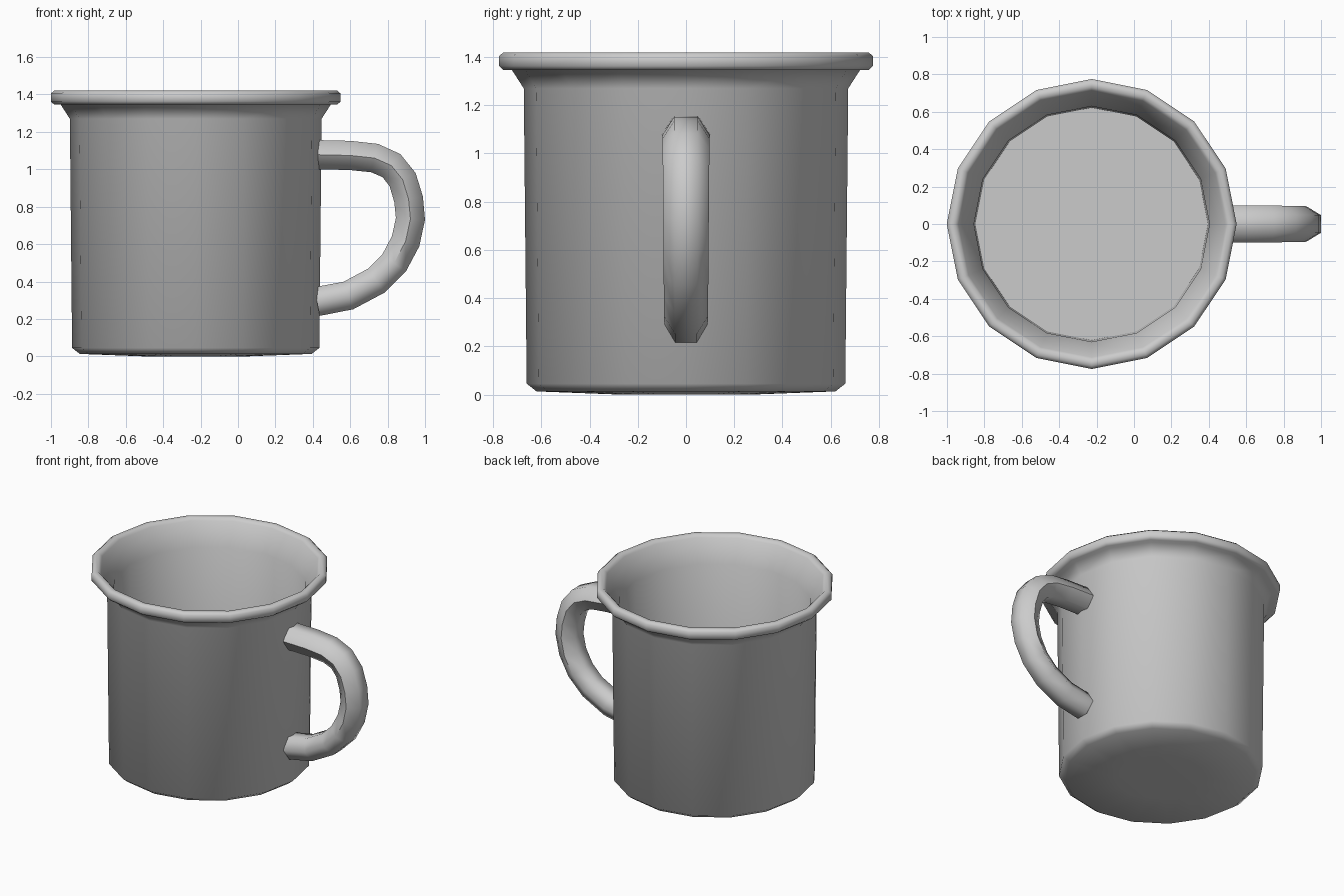
import bpy, bmesh, math
from mathutils import Vector

if "Cube" in bpy.data.objects:
    bpy.data.objects.remove(bpy.data.objects["Cube"])

CUP_X = -0.226   # cup axis; the handle fills the rest of the width
SIDES = 16

grey = bpy.data.materials.new("enamel grey")
grey.diffuse_color = (0.6, 0.6, 0.6, 1)
grey.use_nodes = True
grey.node_tree.nodes["Principled BSDF"].inputs["Base Color"].default_value = grey.diffuse_color


def add_object(name, bm, angle):
    bmesh.ops.recalc_face_normals(bm, faces=bm.faces)
    mesh = bpy.data.meshes.new(name)
    bm.to_mesh(mesh)
    bm.free()
    mesh.materials.append(grey)
    obj = bpy.data.objects.new(name, mesh)
    bpy.context.collection.objects.link(obj)
    bpy.ops.object.select_all(action='DESELECT')
    obj.select_set(True)
    bpy.context.view_layer.objects.active = obj
    bpy.ops.object.shade_smooth_by_angle(angle=math.radians(angle))
    return obj


def skin_rings(bm, rings):
    for a, b in zip(rings, rings[1:]):
        n = len(a)
        for i in range(n):
            j = (i + 1) % n
            bm.faces.new((a[i], a[j], b[j], b[i]))
    bm.faces.new(rings[0])
    bm.faces.new(rings[-1])


# Cup: one lathed (radius, height) profile from underside, over the rolled rim, to the inner floor
profile = [(0.28, 0.0), (0.62, 0.013), (0.661, 0.045), (0.673, 1.27),
           (0.722, 1.346), (0.757, 1.346), (0.775, 1.363), (0.775, 1.405),
           (0.757, 1.42), (0.73, 1.42), (0.713, 1.402), (0.685, 1.345),
           (0.63, 1.25), (0.622, 0.05)]
bm = bmesh.new()
rings = []
for r, z in profile:
    rings.append([bm.verts.new((CUP_X + r * math.cos(2 * math.pi * i / SIDES),
                                r * math.sin(2 * math.pi * i / SIDES), z))
                  for i in range(SIDES)])
skin_rings(bm, rings)
add_object("cup", bm, 62)

# Handle: hexagonal tube swept along a D-shaped path
path = [Vector((x, 0, z)) for x, z in [
    (0.428, 1.078), (0.60, 1.074), (0.73, 1.06), (0.82, 1.02), (0.88, 0.945),
    (0.912, 0.84), (0.922, 0.735), (0.896, 0.615), (0.835, 0.50),
    (0.74, 0.405), (0.59, 0.325), (0.422, 0.293)]]
bm = bmesh.new()
rings = []
for k, p in enumerate(path):
    tangent = (path[min(k + 1, len(path) - 1)] - path[max(k - 1, 0)]).normalized()
    side = Vector((0, 1, 0))
    out = side.cross(tangent)
    width = 0.10 - 0.01 * k / (len(path) - 1)
    rings.append([bm.verts.new(p + side * width * math.cos(math.pi * i / 3)
                               + out * 0.09 * math.sin(math.pi * i / 3))
                  for i in range(6)])
skin_rings(bm, rings)
add_object("handle", bm, 62)
